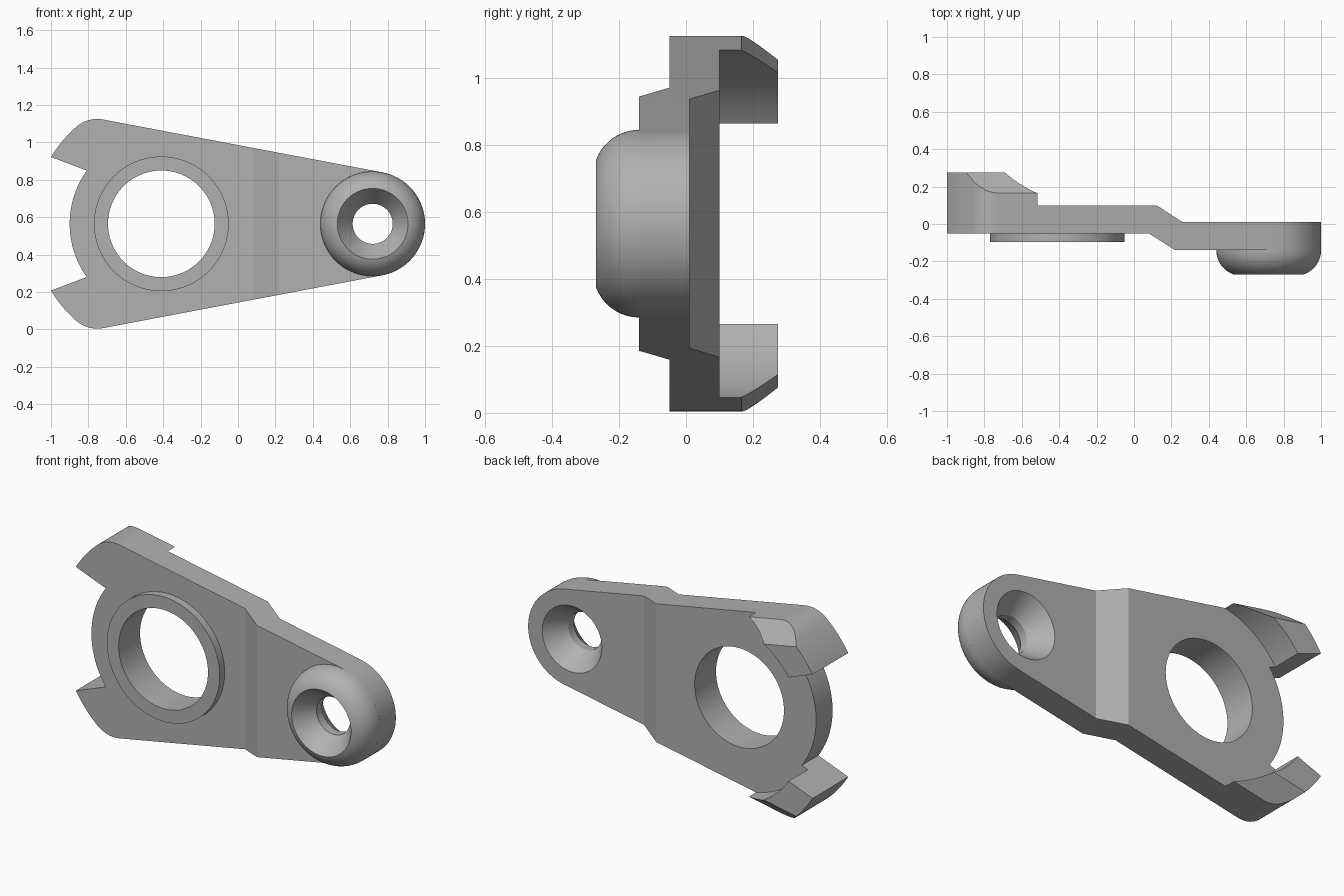
import bpy, bmesh, math
from mathutils import Vector

if "Cube" in bpy.data.objects:
    bpy.data.objects.remove(bpy.data.objects["Cube"], do_unlink=True)

MID = 0.565                       # height of the symmetry plane
RING_X, BOSS_X = -0.41, 0.72      # axes of the large hole and the boss
BODY_R, BOSS_R = 0.49, 0.28

grey = bpy.data.materials.new("plain grey")
grey.use_nodes = True
grey.diffuse_color = (0.44, 0.44, 0.44, 1)
grey.node_tree.nodes["Principled BSDF"].inputs["Base Color"].default_value = grey.diffuse_color


def finish(name, bm):
    bmesh.ops.recalc_face_normals(bm, faces=bm.faces)
    mesh = bpy.data.meshes.new(name)
    bm.to_mesh(mesh)
    bm.free()
    mesh.materials.append(grey)
    obj = bpy.data.objects.new(name, mesh)
    bpy.context.collection.objects.link(obj)
    return obj


def prism(name, points, along):
    """Extrude a closed 3D polygon along a vector."""
    bm = bmesh.new()
    face = bm.faces.new([bm.verts.new(p) for p in points])
    new = bmesh.ops.extrude_face_region(bm, geom=[face])["geom"]
    bmesh.ops.translate(bm, vec=along, verts=[v for v in new if isinstance(v, bmesh.types.BMVert)])
    return finish(name, bm)


def lathe(name, x, profile, steps=96):
    """Revolve (radius, y) points round a y axis and cap both ends."""
    bm = bmesh.new()
    rings = []
    for r, y in profile:
        angles = [math.tau * i / steps for i in range(steps)]
        rings.append([bm.verts.new((x + r * math.cos(a), y, MID + r * math.sin(a))) for a in angles])
    for a, b in zip(rings, rings[1:]):
        for i in range(steps):
            j = (i + 1) % steps
            bm.faces.new((a[i], a[j], b[j], b[i]))
    bm.faces.new(rings[0])
    bm.faces.new(rings[-1])
    return finish(name, bm)


def combine(target, tool, operation):
    mod = target.modifiers.new(operation, "BOOLEAN")
    mod.operation, mod.object, mod.solver = operation, tool, "EXACT"
    bpy.context.view_layer.objects.active = target
    bpy.ops.object.modifier_apply(modifier=mod.name)
    bpy.data.objects.remove(tool, do_unlink=True)


def arc(cx, cz, r, start, end, steps):
    angles = [start + (end - start) * i / steps for i in range(steps + 1)]
    return [(cx + r * math.cos(a), cz + r * math.sin(a)) for a in angles]


# Upper half of the outline: boss end, straight flank, rounded corner, hook tip, notch
lean = math.acos((BODY_R - BOSS_R) / (BOSS_X - RING_X))
normal = Vector((math.cos(lean), 0, math.sin(lean)))
flank = Vector((-normal.z, 0, normal.x))
tip = (-1.0, 0.357)
hook_r = math.hypot(tip[0] - RING_X, tip[1])
corner_r = 0.17
out = BODY_R - corner_r
back = math.sqrt((hook_r - corner_r) ** 2 - out ** 2)
corner = normal * out + flank * back
turn = math.atan2(corner.z, corner.x)
tip_angle = math.atan2(tip[1], tip[0] - RING_X)
notch_angle = math.radians(144.5)

half = arc(BOSS_X, 0, BOSS_R, 0, lean, 24)
half += arc(RING_X + corner.x, corner.z, corner_r, lean, turn, 12)
half += arc(RING_X, 0, hook_r, turn, tip_angle, 14)[1:]
half += arc(RING_X, 0, BODY_R, notch_angle, math.pi, 14)
outline = half + [(x, -z) for x, z in reversed(half[1:-1])]

# Cranked plate with raised material for the hooks
bracket = prism("bracket", [(x, -0.4, MID + z) for x, z in outline], (0, 0.675, 0))
crank = [(-2, -0.05), (0.08, -0.05), (0.22, -0.14), (2, -0.14), (2, 0.01), (0.26, 0.01),
         (0.12, 0.1), (-0.517, 0.1), (-0.517, 1), (-2, 1)]
combine(bracket, prism("crank_profile", [(x, y, -1) for x, y in crank], (0, 0, 4)), "INTERSECT")

# Round recess between the hooks
combine(bracket, lathe("hook_recess", RING_X, [(0.53, 0.1), (0.53, 0.5)]), "DIFFERENCE")

# Sloped cut on the outside of each hook
for side in (1, -1):
    section = []
    for d, y in ((0.54, 0.11), (0.34, 0.33), (0.54, 0.33)):
        p = normal * d
        section.append((RING_X + p.x, y, MID + side * p.z))
    combine(bracket, prism("hook_chamfer", section, (flank.x, 0, side * flank.z)), "DIFFERENCE")

# Raised collar and large hole
combine(bracket, lathe("collar", RING_X, [(0.36, -0.095), (0.36, 0.02)]), "UNION")
combine(bracket, lathe("large_hole", RING_X, [(0.285, -0.5), (0.285, 0.5)]), "DIFFERENCE")

# Rounded boss with a hole countersunk from both sides
round_r = 0.137
dome = arc(BOSS_R - round_r, 0, round_r, 0, math.radians(70), 12)
combine(bracket, lathe("boss", BOSS_X, [(r, -0.14 - h) for r, h in dome] + [(0.17, -0.275)]), "UNION")
bore = [(0.19, -0.4), (0.19, -0.27), (0.107, -0.16), (0.107, -0.11), (0.19, 0.01), (0.19, 0.3)]
combine(bracket, lathe("boss_bore", BOSS_X, bore), "DIFFERENCE")

# Smooth curved walls, crisp edges
bpy.ops.object.select_all(action="DESELECT")
bracket.select_set(True)
bpy.context.view_layer.objects.active = bracket
bpy.ops.object.shade_smooth_by_angle(angle=math.radians(22))
